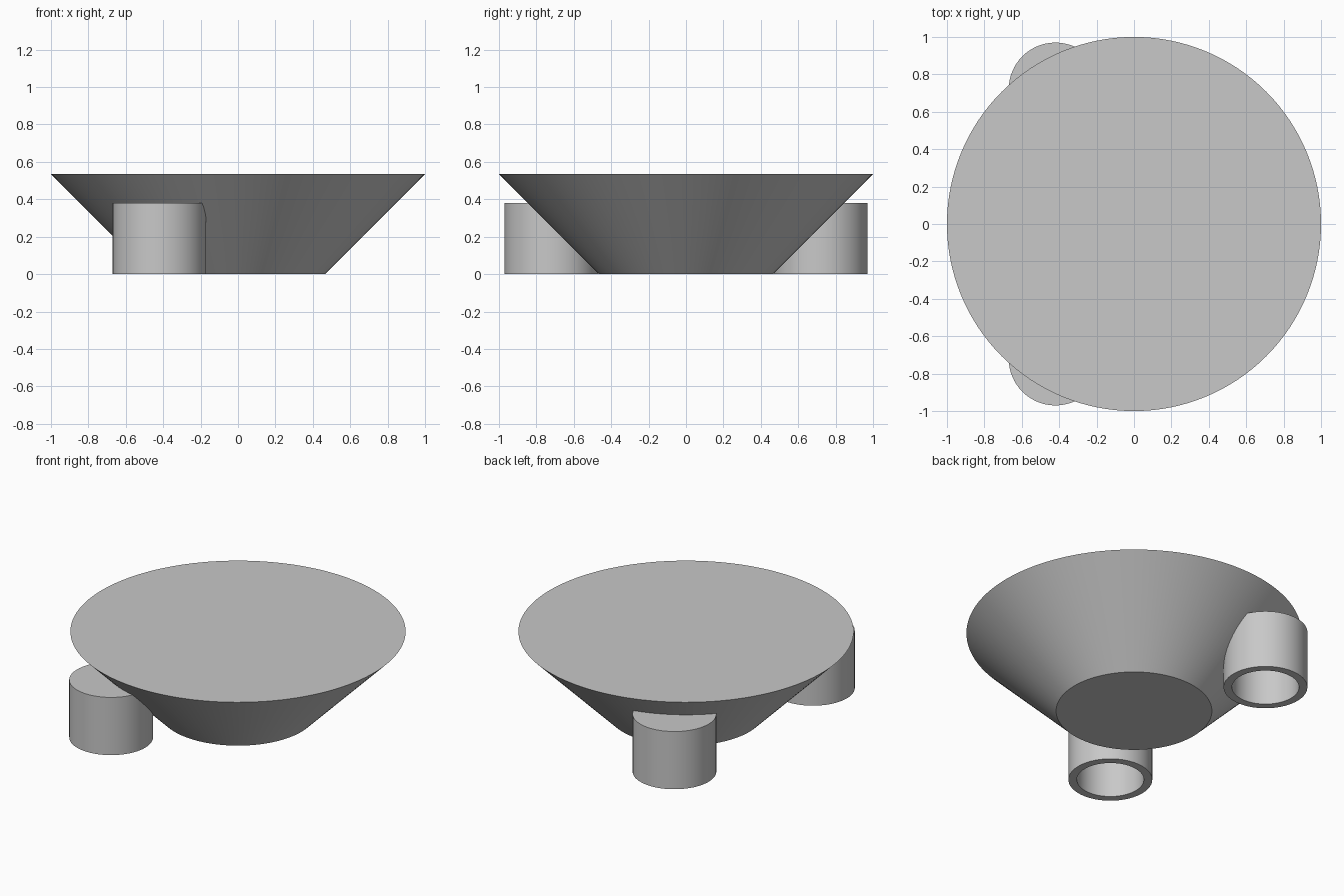
import bpy
import bmesh
import math

cube = bpy.data.objects.get("Cube")
if cube:
    bpy.data.objects.remove(cube, do_unlink=True)

# Single plain grey
grey = bpy.data.materials.new("light_grey")
grey.use_nodes = True
colour = (0.58, 0.58, 0.58, 1)
grey.diffuse_color = colour
grey.node_tree.nodes["Principled BSDF"].inputs["Base Color"].default_value = colour


def lathe(name, profile, location, sides):
    """Turn an (r, z) profile around z; it starts and ends with a flat cap."""
    bm = bmesh.new()
    rings = []
    for r, z in profile:
        rings.append([bm.verts.new((r * math.cos(2 * math.pi * i / sides),
                                    r * math.sin(2 * math.pi * i / sides), z))
                      for i in range(sides)])
    for a, b in zip(rings, rings[1:]):
        for i in range(sides):
            j = (i + 1) % sides
            bm.faces.new((a[i], a[j], b[j], b[i]))
    bm.faces.new(rings[0])
    bm.faces.new(rings[-1])
    bmesh.ops.recalc_face_normals(bm, faces=bm.faces)
    mesh = bpy.data.meshes.new(name)
    bm.to_mesh(mesh)
    bm.free()
    mesh.materials.append(grey)
    obj = bpy.data.objects.new(name, mesh)
    obj.location = location
    bpy.context.collection.objects.link(obj)
    bpy.ops.object.select_all(action="DESELECT")
    obj.select_set(True)
    bpy.context.view_layer.objects.active = obj
    bpy.ops.object.shade_smooth_by_angle(angle=math.radians(30))
    return obj


# Flared solid body with flat top and base
lathe("flared_body", [(0.465, 0), (1.0, 0.535)], (0, 0, 0), 128)

# Two capped sockets, hollow from below, partly sunk into the body
socket = [(0.2, 0.33), (0.2, 0), (0.25, 0), (0.25, 0.38)]
for name, side in (("front_socket", -1), ("back_socket", 1)):
    lathe(name, socket, (-0.42, side * 0.72, 0), 64)
